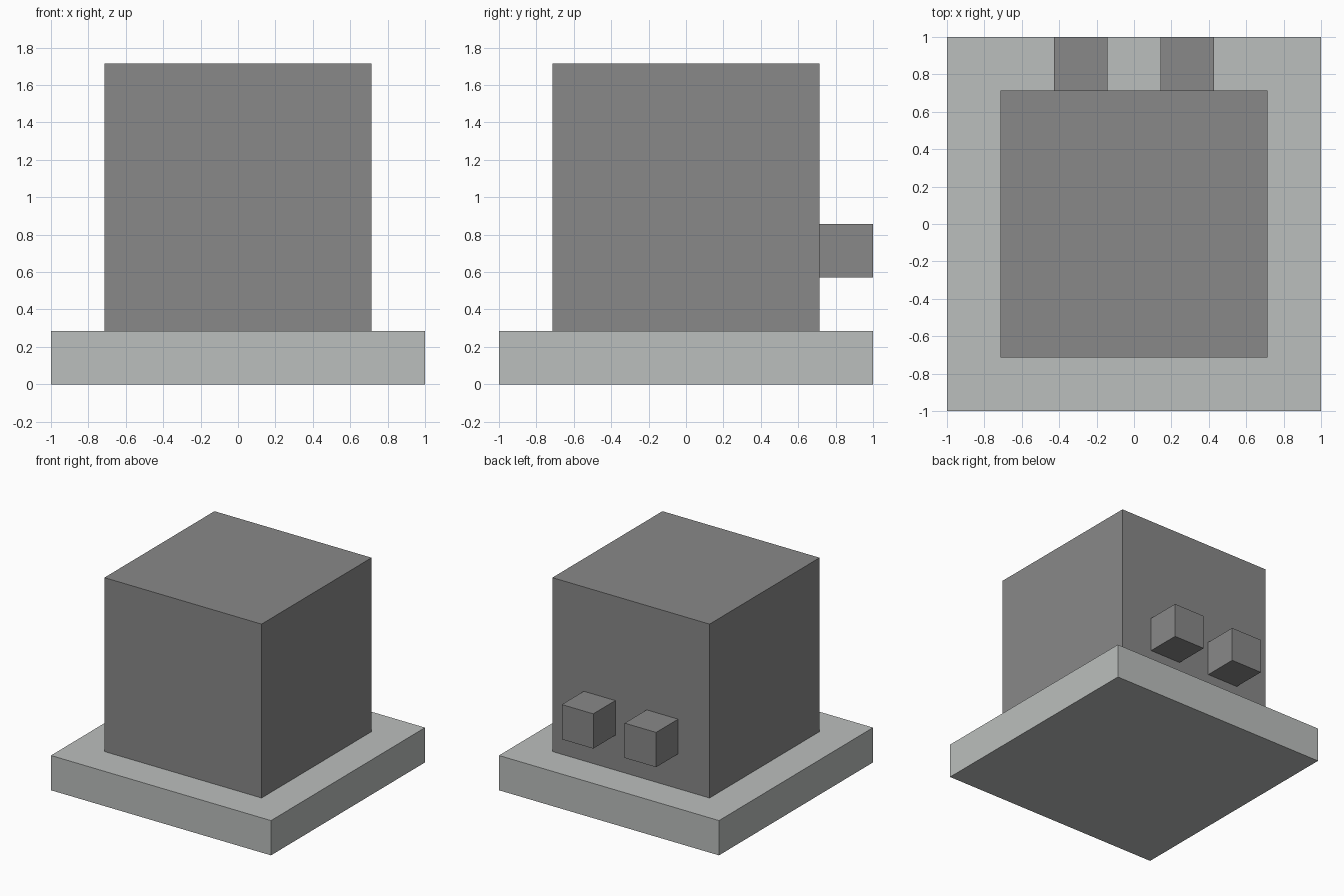
import bpy

default = bpy.data.objects.get("Cube")
if default:
    bpy.data.objects.remove(default, do_unlink=True)

U = 2 / 7  # module: the base is seven modules wide


def make_material(name, color):
    mat = bpy.data.materials.new(name)
    mat.use_nodes = True
    mat.diffuse_color = color
    bsdf = next(n for n in mat.node_tree.nodes if n.type == "BSDF_PRINCIPLED")
    bsdf.inputs["Base Color"].default_value = color
    return mat


def add_box(name, size, center, mat):
    """Box with size and center given in modules."""
    bpy.ops.mesh.primitive_cube_add(size=1, location=[c * U for c in center])
    obj = bpy.context.object
    obj.name = name
    obj.scale = [s * U for s in size]
    bpy.ops.object.transform_apply(location=False, rotation=False, scale=True)
    obj.data.materials.append(mat)
    return obj


dark_grey = make_material("dark grey", (0.25, 0.25, 0.25, 1))
light_grey = make_material("light grey", (0.5, 0.52, 0.51, 1))

# Base slab and main block
add_box("base", (7, 7, 1), (0, 0, 0.5), light_grey)
add_box("body", (5, 5, 5), (0, 0, 3.5), dark_grey)

# Pair of pegs on the back
for side, x in (("left", 1), ("right", -1)):
    add_box(f"{side}_back_peg", (1, 1, 1), (x, 3, 2.5), dark_grey)
